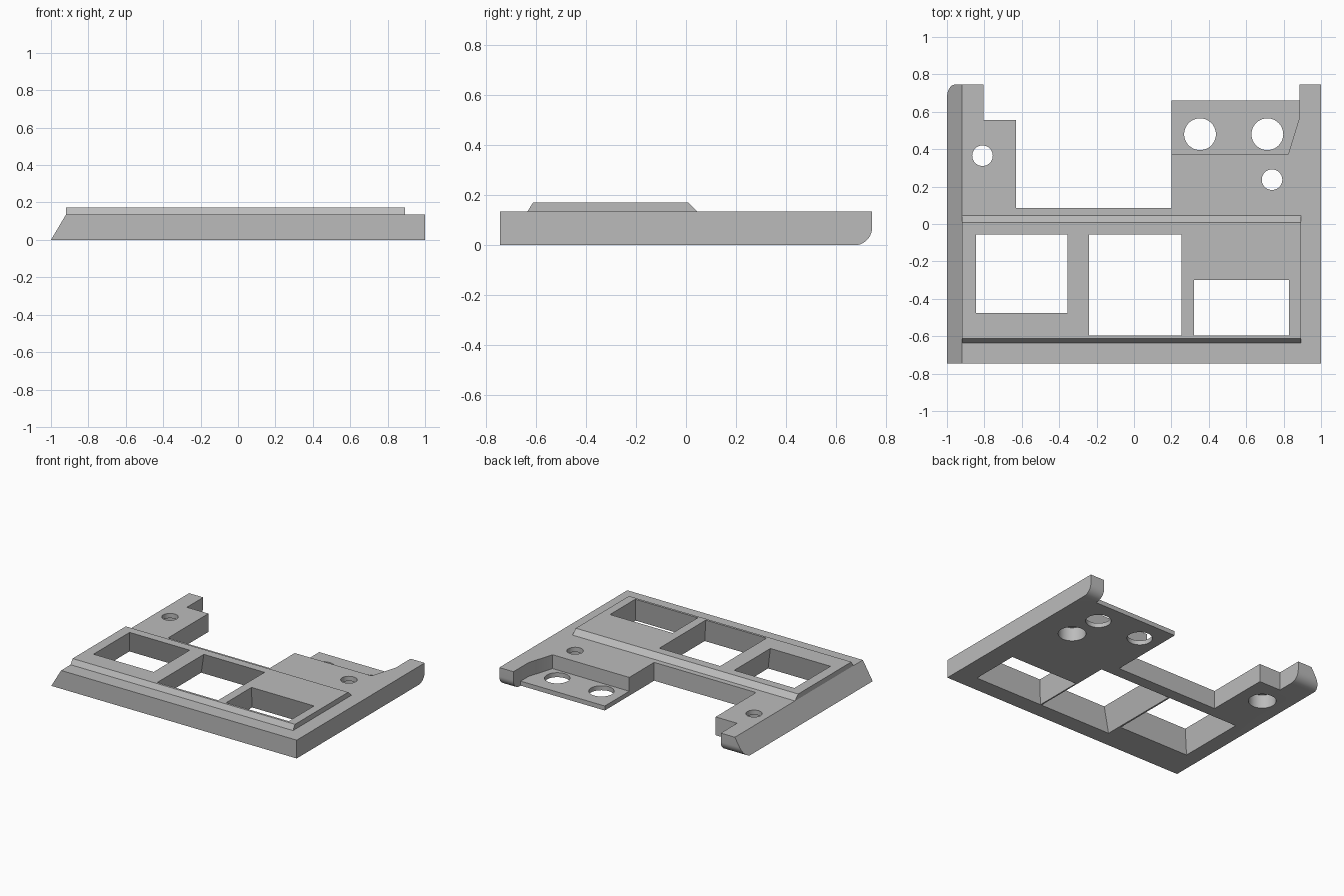
import bpy, bmesh, math
from mathutils import Vector

cube = bpy.data.objects.get("Cube")
if cube:
    bpy.data.objects.remove(cube, do_unlink=True)

grey = bpy.data.materials.new("plain grey")
grey.use_nodes = True
grey.diffuse_color = (0.5, 0.5, 0.5, 1)
grey.node_tree.nodes["Principled BSDF"].inputs["Base Color"].default_value = (0.5, 0.5, 0.5, 1)

HEIGHT = 0.135
RIDGE_TOP = 0.172


def loft(name, lower, upper):
    """Closed solid between two matching rings of points."""
    bm = bmesh.new()
    a = [bm.verts.new(p) for p in lower]
    b = [bm.verts.new(p) for p in upper]
    bm.faces.new(a)
    bm.faces.new(b)
    for i in range(len(a)):
        j = (i + 1) % len(a)
        bm.faces.new((a[i], a[j], b[j], b[i]))
    bmesh.ops.recalc_face_normals(bm, faces=bm.faces)
    mesh = bpy.data.meshes.new(name)
    bm.to_mesh(mesh)
    bm.free()
    mesh.materials.append(grey)
    ob = bpy.data.objects.new(name, mesh)
    bpy.context.collection.objects.link(ob)
    return ob


def upright(name, outline, z0, z1):
    return loft(name, [(x, y, z0) for x, y in outline], [(x, y, z1) for x, y in outline])


def along_x(name, profile, x0, x1):
    return loft(name, [(x0, y, z) for y, z in profile], [(x1, y, z) for y, z in profile])


def rectangle(x0, x1, y0, y1, z):
    return [(x0, y0, z), (x1, y0, z), (x1, y1, z), (x0, y1, z)]


def circle(x, y, r, sides=40):
    return [(x + r * math.cos(math.tau * i / sides), y + r * math.sin(math.tau * i / sides))
            for i in range(sides)]


def combine(target, tool, operation):
    mod = target.modifiers.new(operation, 'BOOLEAN')
    mod.operation = operation
    mod.solver = 'EXACT'
    mod.object = tool
    bpy.context.view_layer.objects.active = target
    bpy.ops.object.modifier_apply(modifier=mod.name)
    bpy.data.objects.remove(tool, do_unlink=True)


# Body outline with two rear arms; the left-hand edge leans inward
outline = [(-1, -0.745), (1, -0.745), (1, 0.745), (0.885, 0.745), (0.885, 0.66),
           (0.2, 0.66), (0.2, 0.085), (-0.63, 0.085), (-0.63, 0.555),
           (-0.805, 0.555), (-0.805, 0.745), (-1, 0.745)]
frame = loft("mounting_frame",
             [(x, y, 0) for x, y in outline],
             [(-0.92 if x == -1 else x, y, HEIGHT) for x, y in outline])

# Round the lower rear corner of the arms
R = 0.07
arc = [(0.745 - R + R * math.sin(t), R - R * math.cos(t))
       for t in (math.pi / 2 * i / 10 for i in range(11))]
combine(frame, along_x("rear_rounding", [(-0.9, 0)] + arc + [(0.745, 0.3), (-0.9, 0.3)],
                       -1.2, 1.2), 'INTERSECT')

# Raised panel with sloping front and rear edges
panel = [(-0.635, 0.1), (0.045, 0.1), (0.045, HEIGHT), (0.008, RIDGE_TOP),
         (-0.612, RIDGE_TOP), (-0.635, HEIGHT)]
combine(frame, along_x("raised_panel", panel, -0.92, 0.893), 'UNION')

# Lowered rear shelf
shelf = [(0.1, 0.375), (0.825, 0.375), (0.885, 0.57), (0.885, 0.7), (0.1, 0.7)]
combine(frame, upright("shelf_cutter", shelf, 0.033, 0.3), 'DIFFERENCE')

# Windows that widen toward the underside
windows = [
    (rectangle(-0.845, -0.355, -0.475, -0.055, RIDGE_TOP), rectangle(-0.885, -0.312, -0.51, 0, 0)),
    (rectangle(-0.24, 0.255, -0.595, -0.055, RIDGE_TOP), rectangle(-0.3, 0.283, -0.622, 0, 0)),
    (rectangle(0.32, 0.83, -0.595, -0.3, RIDGE_TOP), rectangle(0.293, 0.845, -0.622, -0.255, 0)),
]
for top, bottom in windows:
    # Run the taper slightly past both surfaces
    pairs = [(Vector(b), Vector(t)) for b, t in zip(bottom, top)]
    combine(frame, loft("window_cutter", [b - 0.05 * (t - b) for b, t in pairs],
                        [t + 0.05 * (t - b) for b, t in pairs]), 'DIFFERENCE')

# Shelf holes
for x in (0.353, 0.713):
    combine(frame, upright("shelf_hole", circle(x, 0.48, 0.085), -0.1, 0.1), 'DIFFERENCE')

# Screw holes with wide recesses underneath
for x, y in ((-0.81, 0.365), (0.738, 0.237)):
    combine(frame, upright("screw_hole", circle(x, y, 0.055), -0.1, 0.3), 'DIFFERENCE')
    combine(frame, upright("screw_recess", circle(x, y, 0.093), -0.1, 0.1), 'DIFFERENCE')

bpy.ops.object.select_all(action='DESELECT')
frame.select_set(True)
bpy.context.view_layer.objects.active = frame
bpy.ops.object.shade_smooth_by_angle(angle=math.radians(20))
